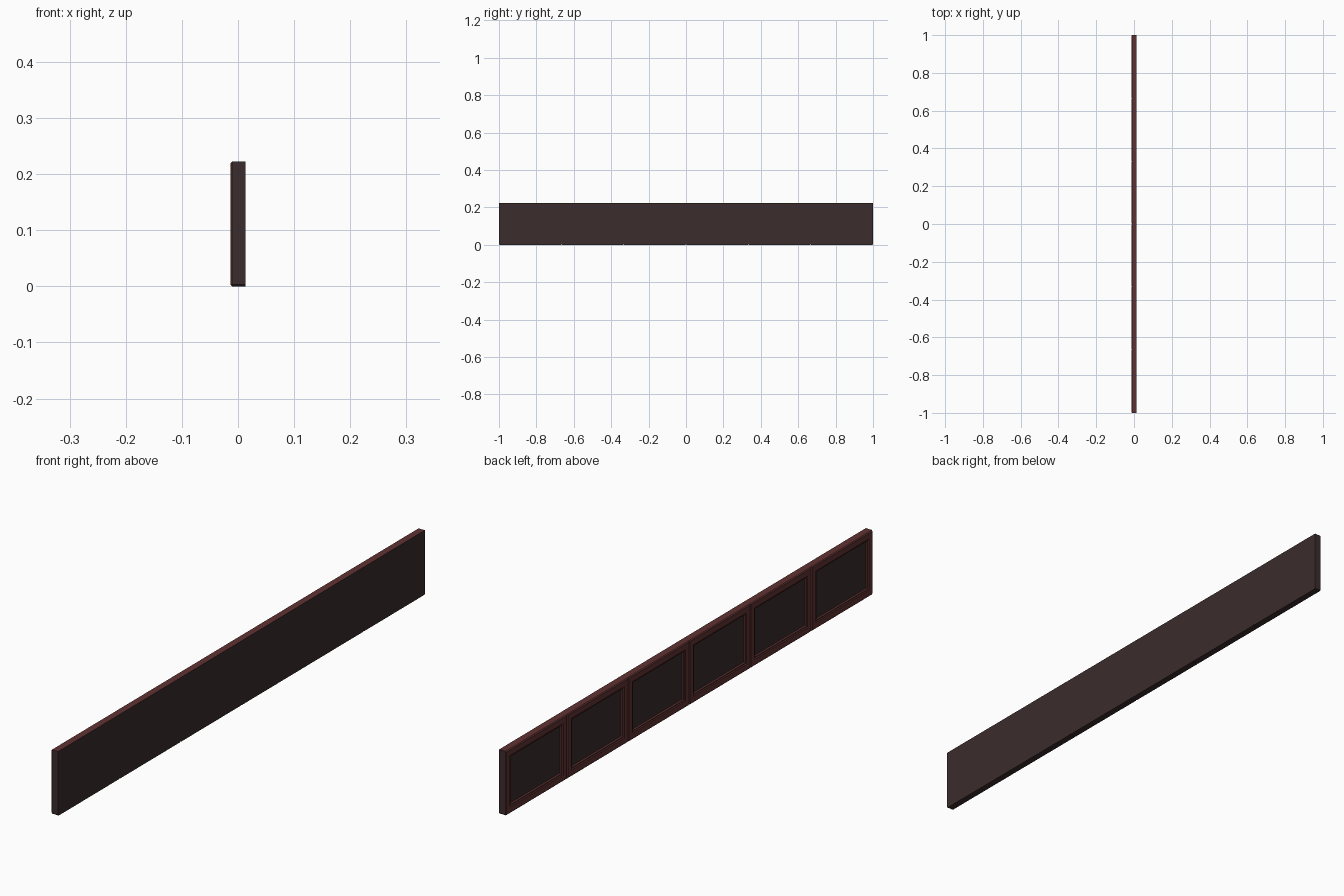
import bpy, bmesh

if "Cube" in bpy.data.objects:
    bpy.data.objects.remove(bpy.data.objects["Cube"])

LENGTH, HEIGHT, HALF_T = 2.0, 0.222, 0.0135
COUNT = 6
UNIT = LENGTH / COUNT


def material(name, rgb):
    m = bpy.data.materials.new(name)
    m.diffuse_color = (*rgb, 1)
    m.use_nodes = True
    m.node_tree.nodes["Principled BSDF"].inputs["Base Color"].default_value = m.diffuse_color
    return m


DARK = material("dark brown", (0.044, 0.025, 0.026))
RED = material("reddish wood", (0.118, 0.032, 0.033))


def outline(inset, cut):
    """Unit outline in y, z with the two bottom corners clipped."""
    h = UNIT / 2 - inset
    lo, hi = inset, HEIGHT - inset
    return [(-h, hi), (-h, lo + cut), (-h + cut, lo),
            (h - cut, lo), (h, lo + cut), (h, hi)]


# Rings from the flat back to the recessed panel: x, inset, corner cut
RINGS = [
    (HALF_T, 0.0, 0.003),        # back edge
    (-0.0105, 0.0, 0.003),       # front edge before the chamfer
    (-HALF_T, 0.003, 0.002),     # frame face, outer
    (-HALF_T, 0.022, 0.0005),    # frame face, inner
    (-0.0110, 0.025, 0.0005),    # inner moulding step
    (-0.0110, 0.028, 0.0005),
    (-0.0070, 0.031, 0.0005),    # recessed panel edge
]


def panel_mesh():
    bm = bmesh.new()
    loops = [[bm.verts.new((x, y, z)) for y, z in outline(i, c)]
             for x, i, c in RINGS]
    back = bm.faces.new(loops[0])
    n = len(loops[0])
    for r in range(len(loops) - 1):
        a, b = loops[r], loops[r + 1]
        for k in range(n):
            j = (k + 1) % n
            f = bm.faces.new((a[k], a[j], b[j], b[k]))
            # frame and mouldings are red; of the outer rim only the top is
            is_top = k == n - 1
            f.material_index = 1 if (r > 0 or is_top) else 0
    front = bm.faces.new(loops[-1])
    back.material_index = front.material_index = 0
    bmesh.ops.recalc_face_normals(bm, faces=bm.faces)
    me = bpy.data.meshes.new("wall_panel")
    bm.to_mesh(me)
    bm.free()
    me.materials.append(DARK)
    me.materials.append(RED)
    return me


# Row of identical framed panels
mesh = panel_mesh()
for i in range(COUNT):
    ob = bpy.data.objects.new(f"wall_panel_{i + 1}", mesh)
    ob.location.y = -LENGTH / 2 + UNIT * (i + 0.5)
    bpy.context.collection.objects.link(ob)
